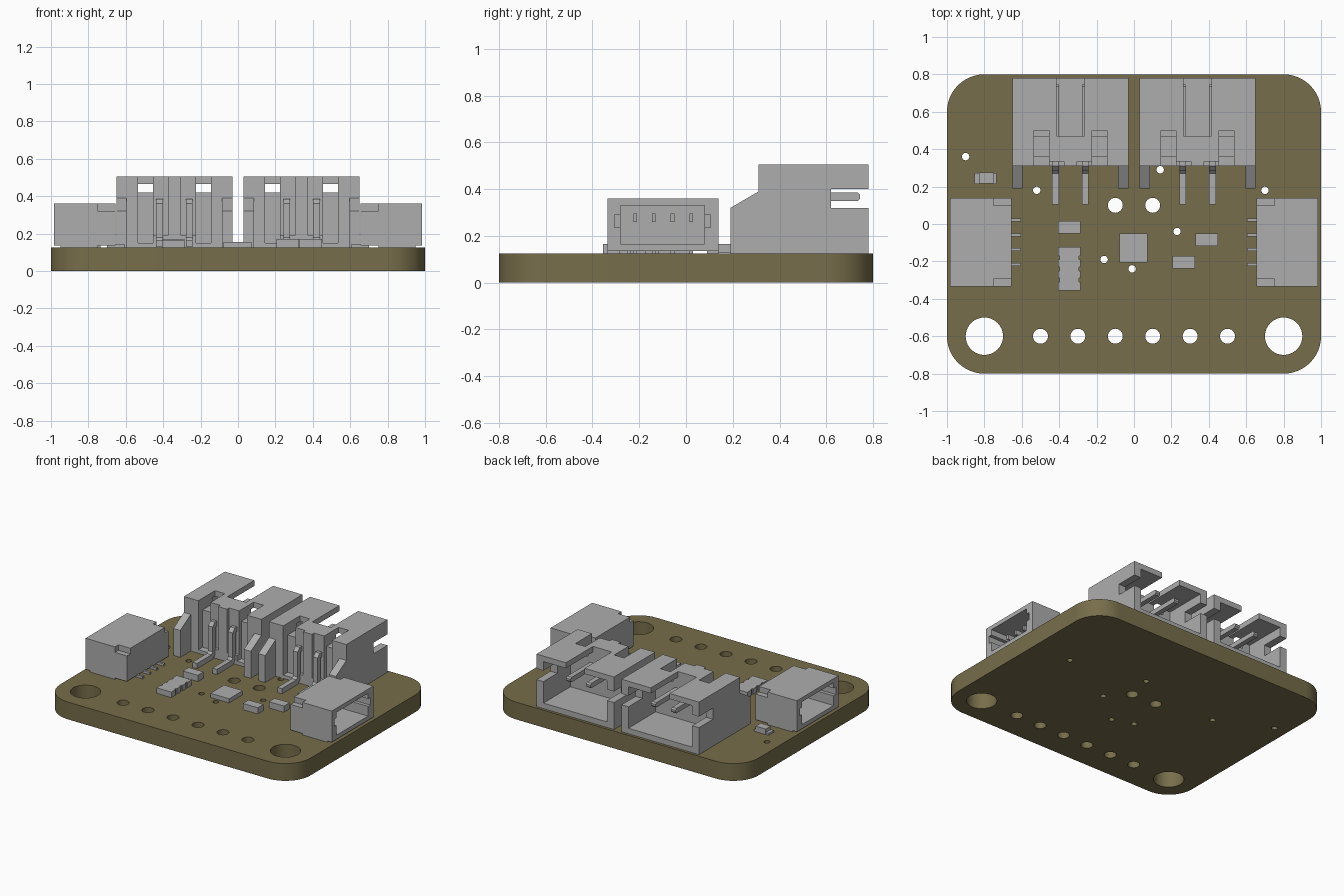
import bpy, bmesh, math
from mathutils import Matrix, Vector

if "Cube" in bpy.data.objects:
    bpy.data.objects.remove(bpy.data.objects["Cube"])


def material(name, rgb):
    m = bpy.data.materials.new(name)
    m.use_nodes = True
    m.diffuse_color = (*rgb, 1)
    m.node_tree.nodes["Principled BSDF"].inputs["Base Color"].default_value = (*rgb, 1)
    return m


OLIVE = material("olive board", (0.185, 0.155, 0.07))
GREY = material("component grey", (0.42, 0.42, 0.42))
TOP = 0.125


def add_box(bm, x0, x1, y0, y1, z0, z1):
    size = Matrix.Diagonal((abs(x1 - x0), y1 - y0, z1 - z0, 1))
    mid = Matrix.Translation(((x0 + x1) / 2, (y0 + y1) / 2, (z0 + z1) / 2))
    return bmesh.ops.create_cube(bm, size=1, matrix=mid @ size)["verts"]


def add_cylinder(bm, x, y, r, segments):
    bmesh.ops.create_cone(bm, cap_ends=True, segments=segments, radius1=r, radius2=r,
                          depth=1, matrix=Matrix.Translation((x, y, 0)))


def add_prism(bm, profile, x0, x1):
    """Extrude a (y, z) profile along x."""
    face = bm.faces.new([bm.verts.new((x0, y, z)) for y, z in profile])
    ext = bmesh.ops.extrude_face_region(bm, geom=[face])["geom"]
    moved = [v for v in ext if isinstance(v, bmesh.types.BMVert)]
    bmesh.ops.translate(bm, verts=moved, vec=(x1 - x0, 0, 0))


def finish(bm, name, mat):
    bmesh.ops.recalc_face_normals(bm, faces=bm.faces)
    mesh = bpy.data.meshes.new(name)
    bm.to_mesh(mesh)
    bm.free()
    mesh.materials.append(mat)
    ob = bpy.data.objects.new(name, mesh)
    bpy.context.collection.objects.link(ob)
    return ob


def boxes(name, items, mat=GREY):
    bm = bmesh.new()
    for b in items:
        add_box(bm, *b)
    return finish(bm, name, mat)


def cut(ob, cutter):
    mod = ob.modifiers.new("cut", "BOOLEAN")
    mod.object, mod.operation, mod.solver = cutter, "DIFFERENCE", "EXACT"
    mod.use_self = True
    bpy.context.view_layer.objects.active = ob
    bpy.ops.object.modifier_apply(modifier=mod.name)
    bpy.data.objects.remove(cutter)


# Board with rounded corners and drilled holes
bm = bmesh.new()
add_box(bm, -1, 1, -0.8, 0.8, 0, TOP)
upright = [e for e in bm.edges if abs(e.verts[0].co.z - e.verts[1].co.z) > 0.1]
bmesh.ops.bevel(bm, geom=upright, offset=0.2, segments=12, profile=0.5, affect="EDGES")
board = finish(bm, "board", OLIVE)

bm = bmesh.new()
for s in (-1, 1):
    add_cylinder(bm, s * 0.8, -0.6, 0.1, 40)
    add_cylinder(bm, s * 0.1, 0.1, 0.04, 24)
for i in range(6):
    add_cylinder(bm, -0.5 + 0.2 * i, -0.6, 0.04, 24)
for x, y in [(-0.9, 0.36), (-0.52, 0.18), (0.14, 0.29), (0.7, 0.18),
             (0.23, -0.04), (-0.16, -0.19), (-0.01, -0.24)]:
    add_cylinder(bm, x, y, 0.02, 16)
cut(board, finish(bm, "hole_cutter", OLIVE))
bpy.ops.object.select_all(action="DESELECT")
board.select_set(True)
bpy.context.view_layer.objects.active = board
bpy.ops.object.shade_smooth_by_angle(angle=math.radians(35))


# Tall two-pin sockets, open toward the back
PIN = [(0.105, 0.127), (0.29, 0.127), (0.32, 0.16), (0.32, 0.35), (0.735, 0.35),
       (0.745, 0.36), (0.745, 0.375), (0.735, 0.385), (0.31, 0.385), (0.285, 0.36),
       (0.285, 0.18), (0.27, 0.165), (0.105, 0.165)]
WING = [(0.19, TOP), (0.31, TOP), (0.31, 0.39), (0.19, 0.32)]


def tall_socket(cx, side):
    body = boxes(side + "_tall_socket", [(cx - 0.31, cx + 0.31, 0.31, 0.78, TOP, 0.505)])
    cuts = [(cx - 0.255, cx + 0.255, 0.47, 0.9, 0.165, 0.465),   # cavity
            (cx - 0.075, cx + 0.075, 0.47, 0.9, 0.4, 0.6),       # key slot
            (cx - 0.4, cx + 0.4, 0.62, 0.9, 0.32, 0.4)]          # side slots
    for s in (-1, 1):
        cuts += [(cx + s * 0.115, cx + s * 0.195, 0.2, 0.5, 0.42, 0.6),
                 (cx + s * 0.115, cx + s * 0.195, 0.2, 0.36, 0.15, 0.6),
                 (cx + s * 0.035, cx + s * 0.125, 0.2, 0.335, 0.19, 0.6)]
    for c in cuts:
        cut(body, boxes("cutter", [c]))
    bm = bmesh.new()
    for s in (-1, 1):
        add_prism(bm, WING, cx + s * 0.255, cx + s * 0.31)
    finish(bm, side + "_socket_wings", GREY)
    bm = bmesh.new()
    for s in (-1, 1):
        add_prism(bm, PIN, cx + s * 0.08 - 0.018, cx + s * 0.08 + 0.018)
    finish(bm, side + "_socket_pins", GREY)


tall_socket(-0.34, "right")
tall_socket(0.34, "left")


# Low four-pin sockets, open toward the board's sides
def low_socket(s, side):
    y0, y1 = -0.335, 0.14
    body = boxes(side + "_low_socket", [(s * 0.655, s * 0.985, y0, y1, 0.135, 0.36)])
    cuts = [(s * 0.7, s * 1.1, -0.28, 0.08, 0.165, 0.33),
            (s * 0.8, s * 1.1, -0.305, 0.105, 0.235, 0.29),
            (s * 0.6, s * 0.75, y0 - 0.1, y0 + 0.04, 0.32, 0.4),
            (s * 0.6, s * 0.75, y1 - 0.04, y1 + 0.1, 0.32, 0.4)]
    for c in cuts:
        cut(body, boxes("cutter", [c]))
    rows = [-0.2175 + 0.08 * i for i in range(4)]
    boxes(side + "_low_socket_contacts",
          [(s * 0.69, s * 0.9, y - 0.008, y + 0.008, 0.26, 0.295) for y in rows])
    boxes(side + "_low_socket_feet",
          [(s * 0.605, s * 0.7, y - 0.008, y + 0.008, TOP, 0.142) for y in rows])
    boxes(side + "_low_socket_tabs",
          [(s * 0.75, s * 0.95, y, y + 0.05, TOP, 0.14) for y in (y0, y1 - 0.05)])


low_socket(1, "left")
low_socket(-1, "right")

# Small surface parts
boxes("sensor_chip", [(-0.077, 0.073, -0.205, -0.05, TOP, 0.155)])
for name, x, y in [("front_resistor", 0.265, -0.205), ("left_capacitor", 0.39, -0.085),
                   ("right_resistor", -0.345, -0.018)]:
    boxes(name, [(x - 0.06, x + 0.06, y - 0.033, y + 0.033, TOP, 0.17)])
boxes("indicator_lamp", [(-0.83, -0.75, 0.217, 0.275, TOP, 0.165),
                         (-0.853, -0.825, 0.215, 0.272, TOP, 0.14),
                         (-0.755, -0.735, 0.215, 0.272, TOP, 0.14)])

# Resistor pack with notched sides
pack = boxes("resistor_pack", [(-0.405, -0.285, -0.355, -0.122, TOP, 0.165)])
notches = [(x - 0.008, x + 0.008, y - 0.01, y + 0.01, 0.1, 0.2)
           for x in (-0.405, -0.285) for y in (-0.3, -0.24, -0.18)]
cut(pack, boxes("cutter", notches))
